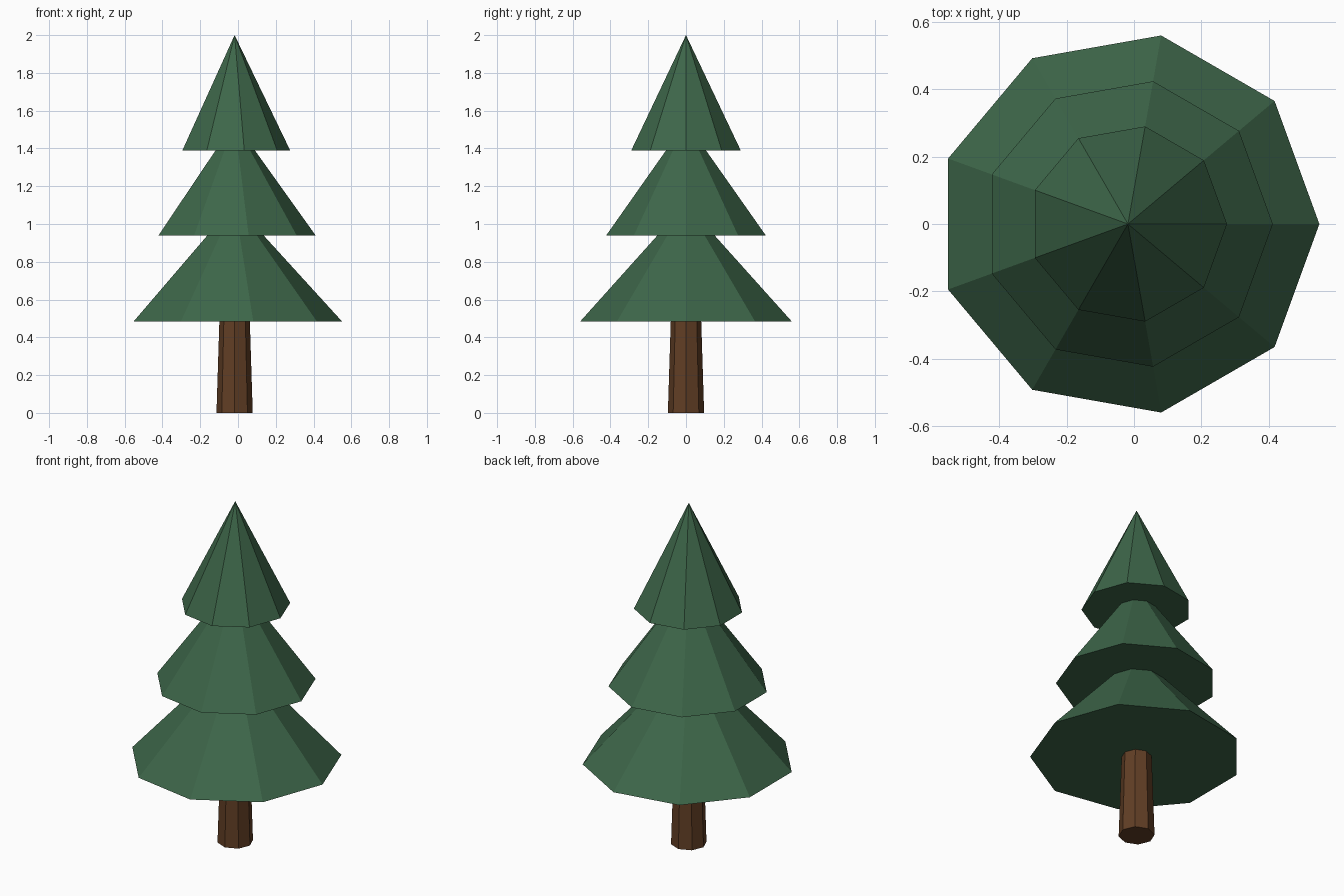
import bpy
import bmesh
from math import radians
from mathutils import Matrix

cube = bpy.data.objects.get("Cube")
if cube:
    bpy.data.objects.remove(cube, do_unlink=True)

AXIS_X = -0.018  # the shared axis of trunk and foliage


def make_material(name, colour):
    mat = bpy.data.materials.new(name)
    mat.use_nodes = True
    mat.diffuse_color = colour
    mat.node_tree.nodes["Principled BSDF"].inputs["Base Color"].default_value = colour
    return mat


def tapered_part(name, sides, bottom, top, r_bottom, r_top, mat):
    """Flat-shaded upright cone or frustum with one corner pointing to +x."""
    bm = bmesh.new()
    place = Matrix.Translation((AXIS_X, 0, (bottom + top) / 2)) @ Matrix.Rotation(radians(-90), 4, "Z")
    bmesh.ops.create_cone(bm, cap_ends=True, cap_tris=False, segments=sides,
                          radius1=r_bottom, radius2=r_top,
                          depth=top - bottom, matrix=place)
    bmesh.ops.remove_doubles(bm, verts=bm.verts, dist=0.0001)
    bmesh.ops.recalc_face_normals(bm, faces=bm.faces)
    mesh = bpy.data.meshes.new(name)
    bm.to_mesh(mesh)
    bm.free()
    mesh.materials.append(mat)
    obj = bpy.data.objects.new(name, mesh)
    bpy.context.collection.objects.link(obj)
    return obj


green = make_material("pine green", (0.047, 0.133, 0.067, 1))
brown = make_material("bark brown", (0.119, 0.048, 0.018, 1))

# Trunk, running a little way into the lowest foliage
tapered_part("trunk", 8, 0, 0.6, 0.096, 0.077, brown)

# Foliage tiers: name, base height, tip height, radius
for name, base, tip, radius in (
    ("lower_foliage", 0.485, 1.108, 0.568),
    ("middle_foliage", 0.938, 1.54, 0.43),
    ("upper_foliage", 1.39, 2.0, 0.294),
):
    tapered_part(name, 9, base, tip, radius, 0, green)
